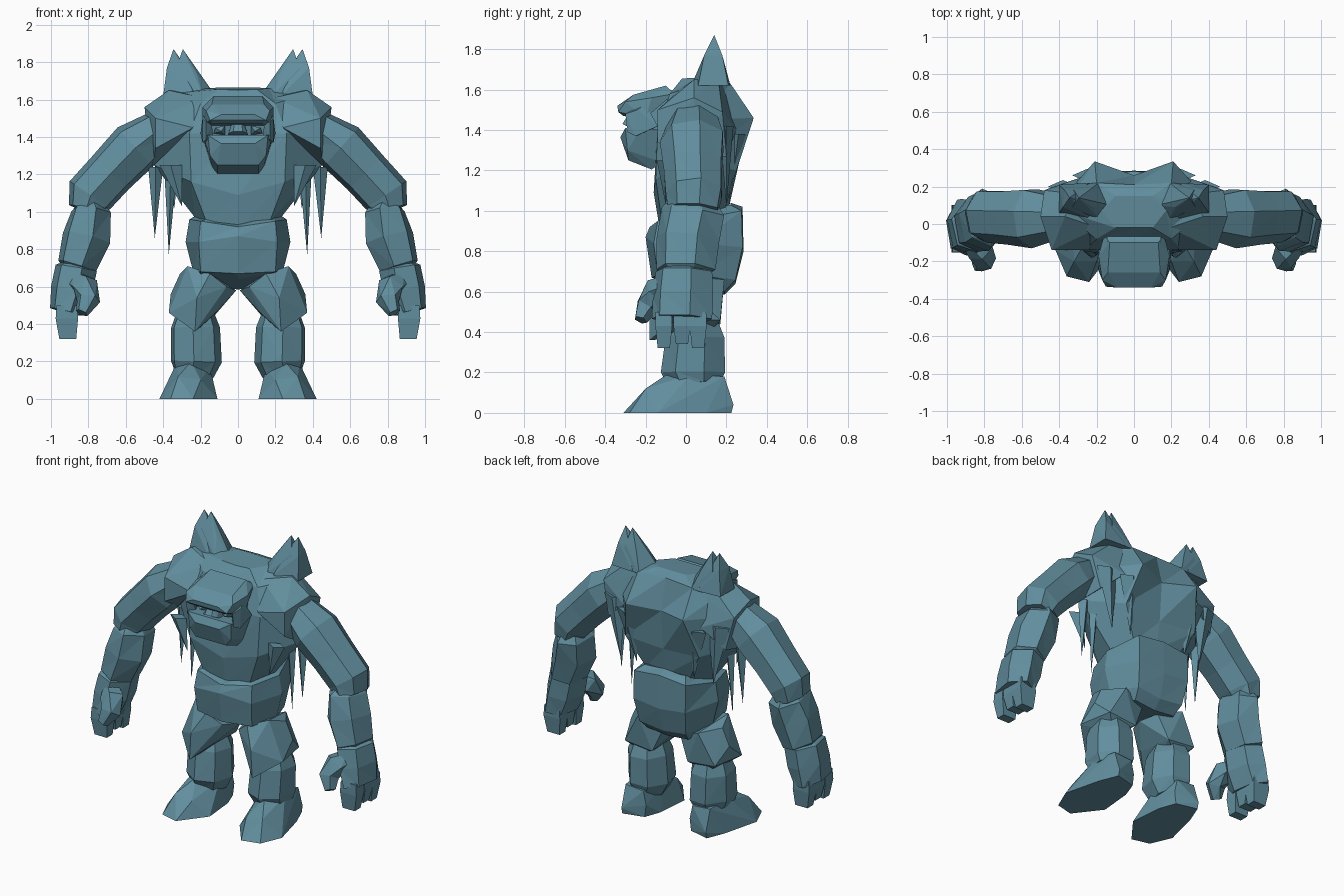
import bpy, bmesh, math
from mathutils import Vector

stone = bpy.data.materials.new("blue_stone")
stone.diffuse_color = (0.12, 0.27, 0.34, 1)


def finish(name, bm, mirror):
    bmesh.ops.recalc_face_normals(bm, faces=bm.faces)
    me = bpy.data.meshes.new(name)
    bm.to_mesh(me)
    bm.free()
    me.materials.append(stone)
    ob = bpy.data.objects.new(name, me)
    bpy.context.collection.objects.link(ob)
    if mirror:
        m = ob.modifiers.new("mirror", 'MIRROR')
        m.use_mirror_merge = False
    return ob


def hull(name, pts, mirror=True):
    """Faceted boulder around points; mirror=False gives one symmetric central block."""
    bm = bmesh.new()
    if not mirror:
        pts = pts + [(-x, y, z) for x, y, z in pts if x > 0]
    for p in pts:
        bm.verts.new(p)
    bmesh.ops.convex_hull(bm, input=bm.verts)
    bmesh.ops.delete(bm, geom=[v for v in bm.verts if not v.link_faces], context='VERTS')
    return finish(name, bm, mirror)


def skin(bm, rings):
    rows = [[bm.verts.new(p) for p in r] for r in rings]
    n = len(rows[0])
    for a, b in zip(rows, rows[1:]):
        for i in range(n):
            j = (i + 1) % n
            bm.faces.new((a[i], a[j], b[j]))
            bm.faces.new((a[i], b[j], b[i]))
    bm.faces.new(rows[0][::-1])
    bm.faces.new(rows[-1])


def tube(name, path, n=6, phase=0.0, mirror=True):
    """Faceted limb: path entries are (centre, radius in the xz plane, radius along y)."""
    bm = bmesh.new()
    c = [Vector(p[0]) for p in path]
    rings = []
    for i, (_, ra, rb) in enumerate(path):
        t = (c[min(i + 1, len(c) - 1)] - c[max(i - 1, 0)]).normalized()
        side = t.cross(Vector((0, 1, 0))).normalized()
        deep = side.cross(t)
        ang = [phase + 2 * math.pi * k / n for k in range(n)]
        rings.append([c[i] + side * ra * math.cos(a) + deep * rb * math.sin(a) for a in ang])
    skin(bm, rings)
    return finish(name, bm, mirror)


def body(name, halves):
    """Symmetric trunk from half rings running front centre to back centre."""
    bm = bmesh.new()
    skin(bm, [h + [(-x, y, z) for x, y, z in h[-2:0:-1]] for h in halves])
    return finish(name, bm, False)


# Trunk
body("chest", [
    [(0, -.13, .91), (.17, -.12, .95), (.23, .06, .97), (.16, .19, 1.0), (0, .21, 1.0)],
    [(0, -.16, 1.09), (.25, -.15, 1.16), (.45, .04, 1.25), (.27, .25, 1.2), (0, .24, 1.18)],
    [(0, -.13, 1.42), (.26, -.14, 1.42), (.46, .05, 1.45), (.21, .335, 1.46), (0, .26, 1.44)],
    [(0, -.08, 1.58), (.2, -.08, 1.58), (.38, .07, 1.63), (.2, .22, 1.63), (0, .21, 1.64)],
    [(0, -.02, 1.65), (.1, -.02, 1.655), (.17, .07, 1.66), (.1, .15, 1.665), (0, .15, 1.665)],
])
body("abdomen", [
    [(0, -.09, .64), (.18, -.1, .67), (.2, .05, .61), (.15, .19, .60), (0, .19, .585)],
    [(0, -.17, .67), (.2, -.14, .68), (.24, .06, .68), (.17, .245, .66), (0, .245, .64)],
    [(0, -.20, .87), (.21, -.16, .84), (.28, .06, .84), (.19, .28, .82), (0, .285, .80)],
    [(0, -.18, .92), (.2, -.14, .95), (.26, .06, .96), (.19, .275, 1.0), (0, .28, 1.02)],
    [(0, -.1, .94), (.14, -.1, .97), (.18, .06, 1.0), (.15, .22, 1.03), (0, .22, 1.04)],
])

# Shoulders with the points on top
hull("shoulder", [
    (.19, -.02, 1.61), (.37, .04, 1.65), (.3, .16, 1.65), (.5, .04, 1.56), (.44, -.14, 1.5),
    (.44, -.14, 1.34), (.24, -.14, 1.45), (.48, .18, 1.49), (.43, .2, 1.27), (.28, .25, 1.4),
    (.46, .03, 1.24), (.2, .2, 1.6)])
for name, s, sh in (("left_horn", 1, 0), ("right_horn", -1, .05)):
    hull(name, [(s * (x - sh), y, z) for x, y, z in (
        (.17, .1, 1.62), (.24, .03, 1.63), (.24, .22, 1.62), (.40, .06, 1.62), (.40, .21, 1.62),
        (.38, .09, 1.77), (.37, .18, 1.77), (.27, .09, 1.74), (.29, .18, 1.75),
        (.345, .14, 1.87))])

# Hanging shards: (base centre, half width, tip)
shards = [((.36, .05, 1.24), .035, (.37, .04, .77)), ((.44, .05, 1.24), .04, (.445, .04, .86)),
          ((.38, .2, 1.42), .08, (.34, .2, 1.02)), ((.25, .26, 1.38), .08, (.21, .215, 1.03)),
          ((.36, -.11, 1.25), .06, (.3, -.1, 1.03))]
for (x, y, z), w, tip in shards:
    hull("hanging_shard", [(x - w, y, z), (x + w, y, z), (x, y - .035, z), (x, y + .035, z), tip])

# Arms
tube("upper_arm", [((.40, .04, 1.46), .10, .12), ((.55, .035, 1.345), .145, .165),
                   ((.68, .04, 1.21), .135, .15), ((.79, .045, 1.09), .135, .145),
                   ((.815, .04, 1.01), .095, .13)], 7, .2)
tube("forearm", [((.79, .04, 1.05), .07, .11), ((.785, .035, 1.0), .11, .16),
                 ((.81, .01, .86), .135, .16), ((.86, .0, .71), .11, .15),
                 ((.865, .0, .69), .08, .11)], 6, .3)
tube("hand", [((.865, -.01, .73), .08, .10), ((.865, -.01, .70), .115, .145),
              ((.89, -.015, .58), .115, .155), ((.92, -.02, .465), .09, .155)], 6, .25)
for y, z in ((-.11, .32), (-.02, .34), (.06, .32)):
    hull("finger", [(x, y + d * w, h) for d in (-1, 1) for x, w, h in (
        (.86, .04, .50), (.97, .04, .50), (.855, .042, .43), (.975, .042, .43),
        (.865, .03, z), (.955, .03, z))])
tube("thumb", [((.88, -.08, .64), .05, .05), ((.82, -.14, .60), .075, .075),
               ((.80, -.195, .53), .065, .06), ((.835, -.225, .46), .035, .035)], 5, .4)

# Legs
hull("thigh", [
    (.01, .04, .58), (.06, -.08, .60), (.15, -.12, .67), (.27, -.06, .71), (.31, .06, .67),
    (.22, .19, .66), (.06, .15, .60), (.37, -.06, .46), (.36, .06, .56), (.33, .17, .46),
    (.23, -.18, .36), (.22, -.18, .54), (.12, -.08, .46), (.13, .17, .44), (.25, .1, .38)])
tube("shin", [((.23, .05, .47), .10, .11), ((.23, .05, .38), .135, .15), ((.225, .04, .2), .14, .165),
              ((.24, .05, .13), .11, .13)], 7, .3)
hull("foot", [
    (.17, .19, 0), (.31, .225, .0), (.36, .1, 0), (.42, -.14, 0), (.36, -.28, 0), (.24, -.31, 0),
    (.11, -.14, 0), (.13, .08, 0), (.31, .235, .04), (.16, .19, .08), (.15, .02, .17),
    (.33, .02, .19), (.31, .19, .18), (.18, .19, .17), (.25, -.08, .20), (.2, -.2, .10),
    (.32, -.2, .12)])

# Head: skull, overhanging brow, cheeks, jaw and nose
hull("skull", [
    (.15, -.01, 1.57), (.14, -.1, 1.61), (.15, -.23, 1.52), (.16, -.2, 1.36), (.16, -.05, 1.34),
    (.1, -.06, 1.25), (.1, .02, 1.5)], False)
hull("brow", [
    (.13, -.10, 1.62), (.14, -.26, 1.575), (.17, -.3, 1.54), (.15, -.335, 1.49), (.09, -.34, 1.52),
    (.13, -.31, 1.47), (.06, -.33, 1.485), (.19, -.17, 1.56), (.19, -.2, 1.46),
    (.16, -.06, 1.58)], False)
hull("cheek", [
    (.18, -.2, 1.53), (.19, -.24, 1.50), (.17, -.3, 1.48), (.14, -.27, 1.47), (.19, -.25, 1.37),
    (.17, -.29, 1.39), (.13, -.24, 1.37), (.2, -.14, 1.42)])
hull("jaw", [
    (.19, -.22, 1.41), (.16, -.3, 1.41), (.09, -.325, 1.365), (.19, -.1, 1.4), (.15, -.29, 1.30),
    (.11, -.285, 1.25), (.11, -.17, 1.205), (.14, -.12, 1.24), (.12, -.05, 1.36)], False)
hull("nose", [
    (.03, -.23, 1.49), (.05, -.29, 1.42), (.025, -.315, 1.43), (.06, -.23, 1.39),
    (.02, -.29, 1.47)], False)
hull("eye", [(.07, -.25, 1.46), (.12, -.25, 1.45), (.09, -.275, 1.43), (.07, -.22, 1.41),
             (.13, -.22, 1.42)])
hull("neck", [(.14, -.12, 1.3), (.15, -.1, 1.56), (.17, .05, 1.62), (.16, .05, 1.3)], False)
